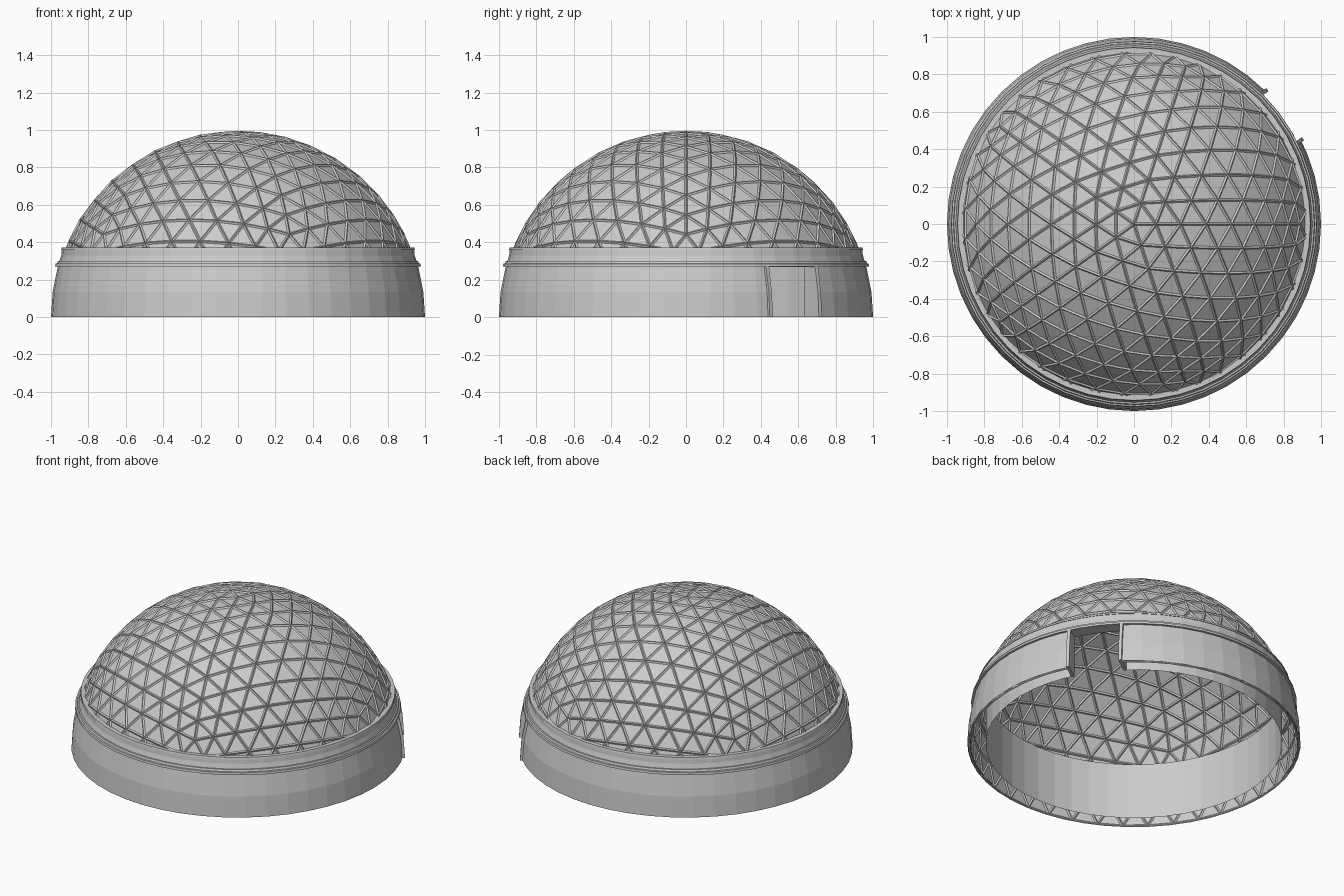
import bpy, bmesh, math
from mathutils import Vector

if "Cube" in bpy.data.objects:
    bpy.data.objects.remove(bpy.data.objects["Cube"])

DOOR_ANGLE = math.radians(36)          # doorway direction, back right
D = Vector((math.cos(DOOR_ANGLE), math.sin(DOOR_ANGLE), 0))
S = Vector((-D.y, D.x, 0))
DOOR_HALF, DOOR_TOP = 0.156, 0.268


def finish(bm, name):
    mesh = bpy.data.meshes.new(name)
    bm.to_mesh(mesh)
    bm.free()
    obj = bpy.data.objects.new(name, mesh)
    bpy.context.collection.objects.link(obj)
    return obj


def cut(bm, co, no, **kw):
    bmesh.ops.bisect_plane(bm, geom=bm.verts[:] + bm.edges[:] + bm.faces[:],
                           dist=1e-6, plane_co=co, plane_no=no, **kw)


def cut_doorway(bm):
    cut(bm, S * DOOR_HALF, S)
    cut(bm, -S * DOOR_HALF, S)
    cut(bm, Vector((0, 0, DOOR_TOP)), Vector((0, 0, 1)))
    gone = []
    for f in bm.faces:
        c = f.calc_center_median()
        if abs(c.dot(S)) < DOOR_HALF and c.dot(D) > 0 and c.z < DOOR_TOP:
            gone.append(f)
    bmesh.ops.delete(bm, geom=gone, context='FACES')


def half_geodesic(radius):
    bm = bmesh.new()
    bmesh.ops.create_icosphere(bm, subdivisions=4, radius=radius)
    low = [f for f in bm.faces if f.calc_center_median().z < 0]
    bmesh.ops.delete(bm, geom=low, context='FACES')
    bm.normal_update()
    return bm


def lathe(profile, steps=48):
    bm = bmesh.new()
    rings = []
    for i in range(steps):
        a = 2 * math.pi * i / steps
        rings.append([bm.verts.new((r * math.cos(a), r * math.sin(a), z)) for r, z in profile])
    for i in range(steps):
        p, q = rings[i], rings[(i + 1) % steps]
        for j in range(len(profile) - 1):
            bm.faces.new((p[j], q[j], q[j + 1], p[j + 1]))
    bmesh.ops.recalc_face_normals(bm, faces=bm.faces[:])
    return bm


# Triangular dome skin
bm = half_geodesic(0.988)
cut_doorway(bm)
finish(bm, "dome_panels")

# Struts along every edge of the dome
bm = half_geodesic(0.988)
bmesh.ops.wireframe(bm, faces=bm.faces[:], thickness=0.016, offset=0.0,
                    use_replace=True, use_boundary=True, use_even_offset=True)
cut(bm, Vector((0, 0, 0)), Vector((0, 0, 1)), clear_inner=True)
cut_doorway(bm)
finish(bm, "dome_struts")

# Hollow base wall, open underneath: curved outside, straight inside
wall = [(1.0, 0), (0.991, 0.134), (0.964, 0.268), (0.945, 0.33),
        (0.941, 0.37), (0.89, 0.37), (0.89, 0.268), (0.89, 0)]
bm = lathe(wall)
cut_doorway(bm)
finish(bm, "base_wall")

# Moulding around the wall
trim = [(0.94, 0.27), (0.978, 0.27), (0.976, 0.285), (0.967, 0.287), (0.963, 0.3), (0.935, 0.3), (0.94, 0.27)]
finish(lathe(trim), "wall_moulding")

# Lip at the top of the wall
lip = [(0.92, 0.358), (0.946, 0.358), (0.943, 0.371), (0.92, 0.371), (0.92, 0.358)]
finish(lathe(lip), "wall_top_lip")

# Underside of the wall above the doorway
bm = bmesh.new()
n = 8
inner, outer = [], []
for i in range(n + 1):
    t = DOOR_HALF * (2 * i / n - 1)
    for r, row in ((0.89, inner), (0.965, outer)):
        row.append(bm.verts.new(D * math.sqrt(r * r - t * t) + S * t + Vector((0, 0, DOOR_TOP))))
for i in range(n):
    bm.faces.new((inner[i], inner[i + 1], outer[i + 1], outer[i]))
finish(bm, "door_lintel")

# Door jambs
for side, name in ((-1, "door_jamb_right"), (1, "door_jamb_left")):
    bm = bmesh.new()
    section = [(0.868, 0), (0.999, 0), (0.99, 0.134), (0.964, 0.27), (0.868, 0.27)]
    verts = [bm.verts.new(D * a + S * side * 0.152 + Vector((0, 0, z))) for a, z in section]
    face = bm.faces.new(verts)
    ext = bmesh.ops.extrude_face_region(bm, geom=[face])["geom"]
    bmesh.ops.translate(bm, vec=S * side * 0.02,
                        verts=[v for v in ext if isinstance(v, bmesh.types.BMVert)])
    bmesh.ops.recalc_face_normals(bm, faces=bm.faces[:])
    finish(bm, name)
